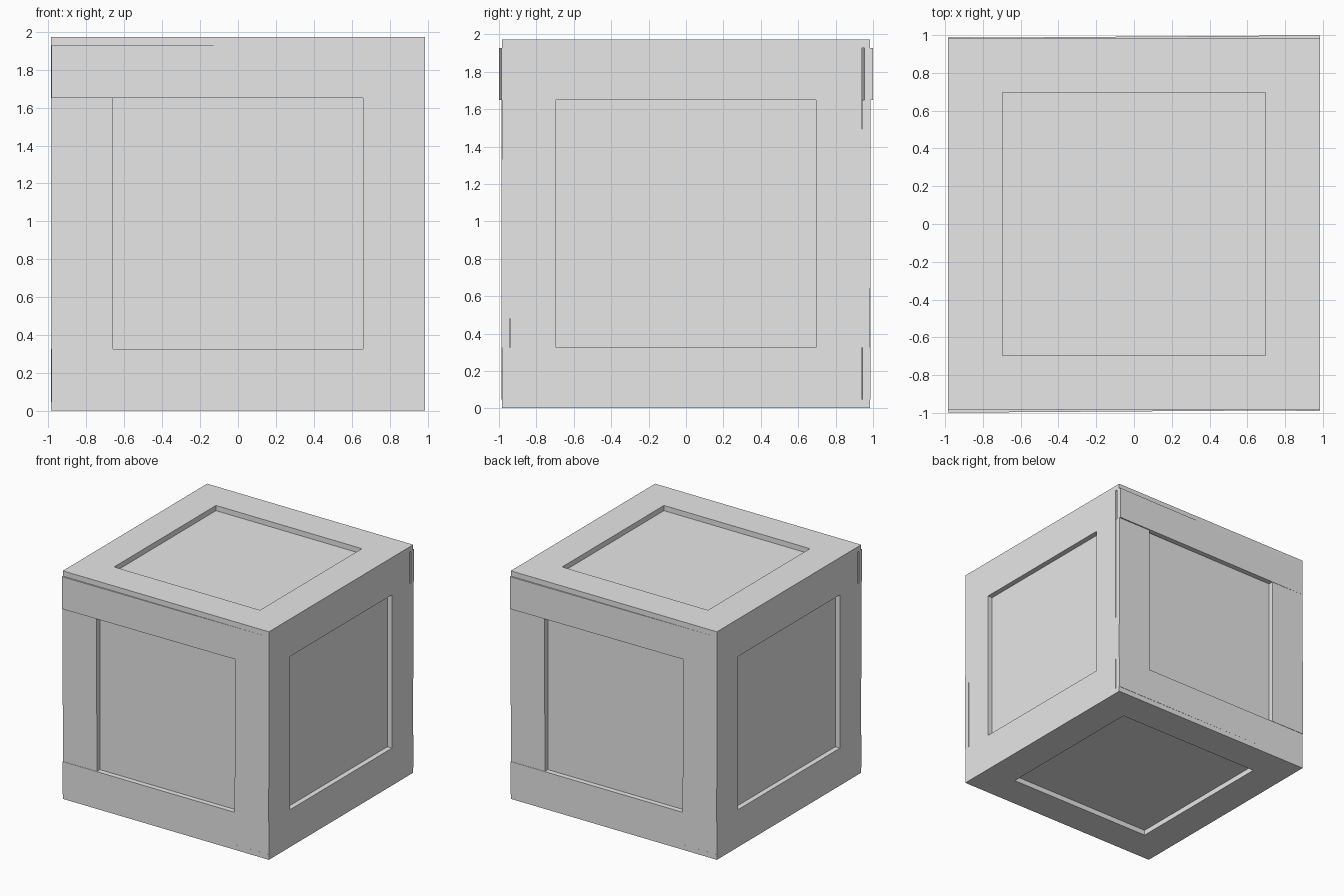
import bpy
import bmesh
from math import radians
from mathutils import Matrix, Vector

cube = bpy.data.objects.get("Cube")
if cube:
    bpy.data.objects.remove(cube, do_unlink=True)

HALF = 0.985      # half the crate size
THICK = 0.045     # board thickness
INNER = HALF - THICK
CENTRE = Matrix.Translation((0, 0, HALF + 0.003))

grey = bpy.data.materials.new("crate_grey")
grey.use_nodes = True
GREY = (0.8, 0.8, 0.8, 1)
grey.diffuse_color = GREY
grey.node_tree.nodes["Principled BSDF"].inputs["Base Color"].default_value = GREY


def block(name, low, high, face, tilt=(0, 0), proud=0.0):
    """Box between two corners, tilted in degrees about its middle, set on a face."""
    low, high = Vector(low), Vector(high)
    size, mid = high - low, (low + high) / 2
    mid.y -= proud
    lean = Matrix.Rotation(radians(tilt[0]), 4, "X") @ Matrix.Rotation(radians(tilt[1]), 4, "Z")
    bm = bmesh.new()
    bmesh.ops.create_cube(bm, size=1)
    bm.transform(CENTRE @ face @ Matrix.Translation(mid) @ lean @ Matrix.Diagonal((*size, 1)))
    mesh = bpy.data.meshes.new(name)
    bm.to_mesh(mesh)
    bm.free()
    mesh.materials.append(grey)
    obj = bpy.data.objects.new(name, mesh)
    bpy.context.collection.objects.link(obj)


def frame(name, face, wide, tall, open_x, open_z, warp=0.0):
    """Two full-width rails and two stiles around a recessed panel."""
    y0, y1 = -HALF, -INNER
    block(name + "_upper_rail", (-wide, y0, open_z), (wide, y1, tall), face,
          (0, 0.4 * warp), 0.007 * warp)
    block(name + "_lower_rail", (-wide, y0, -tall), (wide, y1, -open_z), face,
          (0, 0.1 * warp), 0.001 * warp)
    block(name + "_right_stile", (-wide, y0, -open_z), (-open_x, y1, open_z), face,
          (0.15 * warp, 0), 0.001 * warp)
    block(name + "_left_stile", (open_x, y0, -open_z), (wide, y1, open_z), face,
          (-0.15 * warp, 0), 0.001 * warp)


# Inner box whose faces are the recessed panels
block("inner_panels", (-INNER,) * 3, (INNER,) * 3, Matrix.Identity(4))

# Board frames on the four walls, the front and back slightly warped
for name, turn in (("front", 0), ("back", 180)):
    frame(name, Matrix.Rotation(radians(turn), 4, "Z"), HALF, INNER, 0.66, 0.662, 1.0)
for name, turn in (("left", 90), ("right", -90)):
    frame(name, Matrix.Rotation(radians(turn), 4, "Z"), INNER, INNER, 0.695, 0.662)

# Board frames on the lid and the base
for name, turn in (("lid", -90), ("base", 90)):
    frame(name, Matrix.Rotation(radians(turn), 4, "X"), HALF, HALF, 0.697, 0.695)
